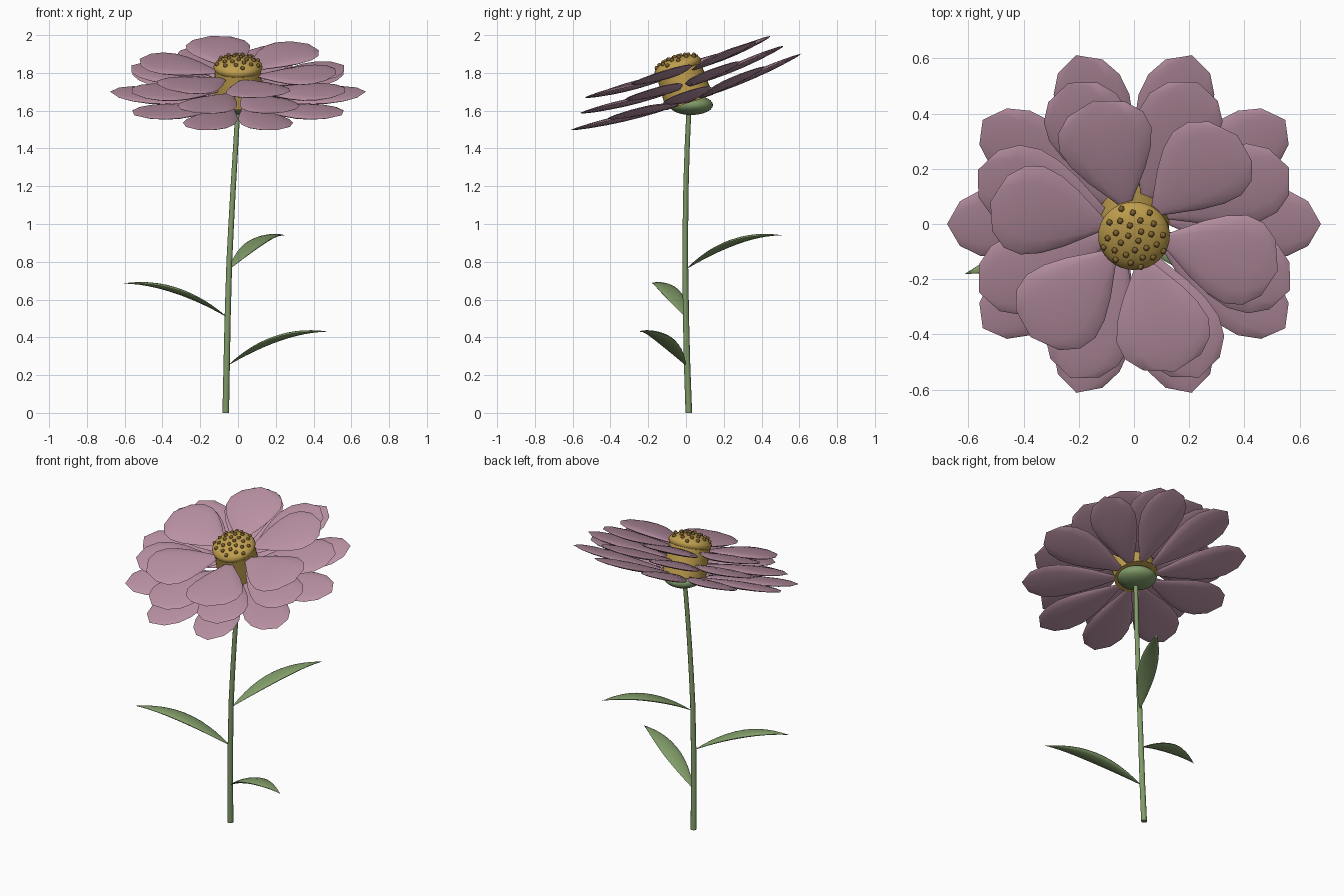
import bpy, bmesh, math
from mathutils import Matrix, Vector

if "Cube" in bpy.data.objects:
    bpy.data.objects.remove(bpy.data.objects["Cube"])


def material(name, rgb):
    m = bpy.data.materials.new(name)
    m.diffuse_color = (*rgb, 1)
    m.use_nodes = True
    m.node_tree.nodes["Principled BSDF"].inputs["Base Color"].default_value = m.diffuse_color
    return m


MAUVE = material("mauve_petal", (0.49, 0.285, 0.37))
GREEN = material("leaf_green", (0.22, 0.33, 0.14))
GOLD = material("golden_disc", (0.52, 0.34, 0.075))
BROWN = material("brown_seed", (0.21, 0.12, 0.03))

# Flower head frame: tilted forwards
HEAD = Matrix.Translation((0, 0, 1.70)) @ Matrix.Rotation(math.radians(18.3), 4, 'X')


def finish(bm, name, mat, angle=40):
    bmesh.ops.recalc_face_normals(bm, faces=bm.faces)
    me = bpy.data.meshes.new(name)
    bm.to_mesh(me)
    bm.free()
    me.materials.append(mat)
    me.shade_smooth()
    me.set_sharp_from_angle(angle=math.radians(angle))
    return me


def place(name, me, matrix=Matrix()):
    ob = bpy.data.objects.new(name, me)
    ob.matrix_world = matrix
    bpy.context.collection.objects.link(ob)
    return ob


def loft(name, rings, mat, angle=40):
    """Skin a list of point rings and close both ends."""
    bm = bmesh.new()
    loops = [[bm.verts.new(p) for p in ring] for ring in rings]
    n = len(loops[0])
    for a, b in zip(loops, loops[1:]):
        for i in range(n):
            j = (i + 1) % n
            bm.faces.new((a[i], a[j], b[j], b[i]))
    bm.faces.new(loops[0])
    bm.faces.new(loops[-1])
    bmesh.ops.remove_doubles(bm, verts=bm.verts, dist=0.0005)
    return finish(bm, name, mat, angle)


def blade_ring(x, z, width, thick, n=14):
    """Flat oval section across a petal or leaf running along +x."""
    return [Vector((x, math.cos(math.tau * i / n) * width, z + math.sin(math.tau * i / n) * thick))
            for i in range(n)]


def turned(name, profile, mat, n=32, angle=40):
    """Round part from (radius, height) points."""
    rings = [[Vector((r * math.cos(math.tau * i / n), r * math.sin(math.tau * i / n), z))
              for i in range(n)] for r, z in profile]
    return loft(name, rings, mat, angle)


# Petals: three stacked whorls, each turned and shortened, rising to the tips
SHAPE = [(0, 0), (0.04, 0.15), (0.15, 0.35), (0.31, 0.64), (0.48, 0.88),
         (0.64, 1.0), (0.79, 0.93), (0.92, 0.63), (1, 0)]
WHORLS = [("outer", 10, 0.677, 0.135, 0.0), ("middle", 8, 0.61, 0.153, 0.07),
          ("inner", 6, 0.537, 0.173, 0.14)]
PITCH = math.tan(math.radians(5.5))
for k, (label, count, reach, half, height) in enumerate(WHORLS):
    base = 0.10
    rings = [blade_ring(base + u * (reach - base), -(1 - u) * (reach - base) * PITCH, w * half,
                        0.018 * math.sin(math.pi * u) ** 0.7 if 0 < u < 1 else 0)
             for u, w in SHAPE]
    petal = loft("petal_" + label, rings, MAUVE, 75)
    for i in range(count):
        turn = Matrix.Rotation(0.4 * k + math.tau * i / count, 4, 'Z')
        place(f"petal_{label}_{i + 1}", petal, HEAD @ Matrix.Translation((0, 0, height)) @ turn)

# Disc column, domed top and green cup
place("disc_column", turned("disc_column", [(0.13, -0.06), (0.122, 0.13)], GOLD), HEAD)
R, RISE, RIM = 0.13, 0.055, 0.137
dome = [(R * math.cos(a), RIM + RISE * math.sin(a))
        for a in [math.radians(d) for d in range(-60, 91, 15)]]
place("disc_dome", turned("disc_dome", dome, GOLD, angle=60), HEAD)
cup = [(0.116 * math.cos(a), 0.053 * math.sin(a))
       for a in [math.radians(d) for d in range(-90, 91, 15)]]
place("green_cup", turned("green_cup", cup, GREEN, angle=60), Matrix.Translation((0, 0.027, 1.63)))

# Seeds in a spiral over the dome
bm = bmesh.new()
SEEDS = 28
for i in range(SEEDS):
    f = math.sqrt((i + 0.5) / SEEDS) * 0.93
    a = i * math.radians(137.5)
    p = (R * f * math.cos(a), R * f * math.sin(a), RIM + RISE * math.sqrt(1 - f * f) + 0.002)
    bmesh.ops.create_icosphere(bm, subdivisions=1, radius=0.0125, matrix=Matrix.Translation(p))
place("seeds", finish(bm, "seeds", BROWN, 60), HEAD)

# Stem: gently bowed taper
STEM = [(-0.065, 0.015, 0), (-0.060, 0.006, 0.25), (-0.055, 0, 0.5), (-0.046, -0.004, 0.8),
        (-0.036, -0.003, 1.0), (-0.025, 0, 1.2), (-0.013, 0.006, 1.4), (0, 0.016, 1.62)]
rings = []
for x, y, z in STEM:
    r = 0.0175 - 0.0045 * z / 1.62
    rings.append([Vector((x + r * math.cos(math.tau * i / 12), y + r * math.sin(math.tau * i / 12), z))
                  for i in range(12)])
place("stem", loft("stem", rings, GREEN))

# Arched leaves
N = 12
rings = []
for i in range(N + 1):
    t = i / N
    w = math.sin(math.pi * t ** 0.9) if 0 < i < N else 0
    rings.append(blade_ring(0.588 * t, 0.40 * t - 0.22 * t * t, 0.055 * w, 0.016 * w))
leaf = loft("leaf", rings, GREEN, 75)
LEAVES = [("lower", (-0.055, 0.0, 0.25), -25), ("middle", (-0.055, 0.0, 0.505), 198),
          ("upper", (-0.045, 0.0, 0.76), 60)]
for label, root, heading in LEAVES:
    place("leaf_" + label, leaf,
          Matrix.Translation(root) @ Matrix.Rotation(math.radians(heading), 4, 'Z'))
